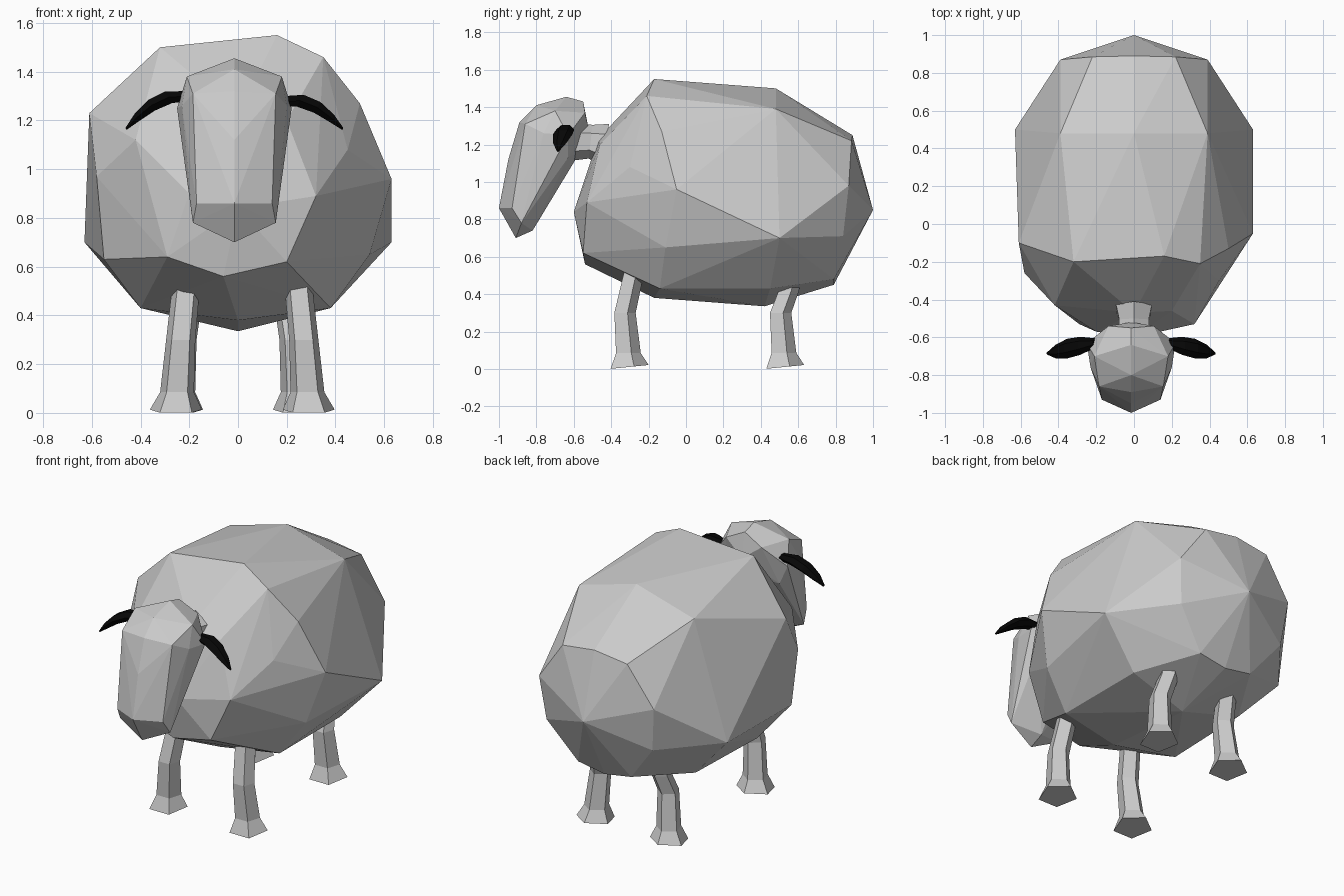
import bpy, bmesh, math


def material(name, rgb):
    m = bpy.data.materials.new(name)
    m.diffuse_color = (*rgb, 1)
    return m


WOOL = material("wool grey", (0.6, 0.6, 0.6))
BLACK = material("ear black", (0.002, 0.002, 0.002))


def finish(bm, name, mat):
    bmesh.ops.recalc_face_normals(bm, faces=bm.faces)
    me = bpy.data.meshes.new(name)
    bm.to_mesh(me)
    bm.free()
    me.materials.append(mat)
    ob = bpy.data.objects.new(name, me)
    bpy.context.collection.objects.link(ob)
    return ob


def hull(name, points, mat):
    """Faceted solid wrapped around a few key points."""
    bm = bmesh.new()
    for p in points:
        bm.verts.new(p)
    bmesh.ops.convex_hull(bm, input=bm.verts)
    loose = [v for v in bm.verts if not v.link_faces]
    bmesh.ops.delete(bm, geom=loose, context='VERTS')
    return finish(bm, name, mat)


def loft(name, rings, mat):
    """Skin a list of equal-length point rings and cap both ends."""
    bm = bmesh.new()
    vs = [[bm.verts.new(p) for p in r] for r in rings]
    n = len(vs[0])
    for a, b in zip(vs, vs[1:]):
        for i in range(n):
            j = (i + 1) % n
            bm.faces.new((a[i], a[j], b[j], b[i]))
    bm.faces.new(vs[0])
    bm.faces.new(vs[-1])
    return finish(bm, name, mat)


def both(points, cx=0.0):
    """Points given for the right half, mirrored about x = cx."""
    return [(cx + s * x, y, z) for x, y, z in points for s in (1, -1)]


# Body: regular rear half, irregular chest
rear = both([
    (0.22, 0.885, 1.22), (0.39, 0.87, 0.98), (0.36, 0.84, 0.71), (0.18, 0.79, 0.48),
    (0.39, 0.48, 1.39), (0.63, 0.50, 0.70), (0.38, 0.45, 0.43),
]) + [(0, 1.0, 0.85), (0, 0.89, 1.25), (0, 0.48, 1.50), (0, 0.42, 0.335), (0, 0.79, 0.45)]
chest = [
    (0.16, -0.17, 1.55), (0, -0.19, 1.52), (0.35, -0.21, 1.46), (0.50, -0.13, 1.27),
    (0.63, -0.05, 0.96), (0.54, -0.11, 0.65), (0.45, -0.30, 1.08), (0.38, -0.14, 0.43),
    (-0.32, -0.20, 1.50), (-0.61, -0.10, 1.23), (-0.58, -0.26, 0.97),
    (-0.55, -0.24, 0.63), (-0.40, -0.12, 0.43), (0, -0.17, 0.38),
    (-0.29, -0.53, 0.64), (-0.06, -0.54, 0.56), (0.20, -0.55, 0.62), (0.32, -0.53, 0.89),
    (-0.20, -0.57, 0.90), (-0.42, -0.43, 1.12), (0, -0.47, 1.23), (0.20, -0.46, 1.20),
    (0, -0.60, 0.84),
]
hull("body", rear + chest, WOOL)

# Head: long tapered face with a ridge down the middle
HX = -0.015
ridge = [(HX, y, z) for y, z in (
    (-0.64, 1.455), (-0.80, 1.41), (-0.89, 1.32), (-0.95, 1.12), (-1.0, 0.86),
    (-0.91, 0.70), (-0.82, 0.74), (-0.64, 1.08), (-0.55, 1.43), (-0.52, 1.28), (-0.56, 1.17))]
cheeks = both([
    (0.12, -0.54, 1.37), (0.195, -0.70, 1.38), (0.235, -0.63, 1.25), (0.215, -0.76, 1.26),
    (0.17, -0.86, 1.31), (0.155, -0.93, 0.86), (0.17, -0.88, 0.78), (0.18, -0.63, 1.13)], HX)
hull("head", ridge + cheeks, WOOL)

# Neck: short tube sloping into the chest
loft("neck", [[(r * math.cos(a), y + slope * math.sin(a), z + r * math.sin(a))
               for a in (math.pi / 6 + k * math.pi / 3 for k in range(6))]
              for y, z, r, slope in ((-0.60, 1.215, 0.10, 0), (-0.51, 1.215, 0.09, 0.01),
                                     (-0.44, 1.20, 0.11, 0.03))], WOOL)

# Ears: thin drooping leaves (x, y, z, half width, half thickness)
ear_path = [(0.19, -0.63, 1.30, 0.025, 0.02), (0.27, -0.645, 1.295, 0.048, 0.024),
            (0.34, -0.66, 1.262, 0.052, 0.022), (0.40, -0.675, 1.212, 0.036, 0.015),
            (0.445, -0.685, 1.165, 0.006, 0.004)]
for side, label in ((1, "right_ear"), (-1, "left_ear")):
    rings = []
    for x, y, z, w, t in ear_path:
        if side > 0:
            z -= 0.08 * (0.445 - x)
        rings.append([(HX + side * (x + t * 0.6 * v), y + w * u, z + t * v)
                      for u, v in ((-1, 0), (-0.4, 1), (0.5, 1), (1, 0), (0.5, -1), (-0.4, -1))])
    loft(label, rings, BLACK)


# Legs: bent five-sided shanks with flared hooves (z, x shift, y shift, radius)
def leg(name, x, y, side, top):
    steps = [(0.01, 0.03, 0.0, 0.112), (0.085, 0.025, -0.003, 0.073),
             (0.30, 0.01, -0.02, 0.063), (top, -0.01, 0.025, 0.06), (top + 0.08, -0.01, 0.04, 0.055)]
    angles = [math.pi / 2 + k * math.tau / 5 for k in range(5)]
    rings = [[(x + side * dx + r * math.cos(a), y + dy + r * math.sin(a),
               z + (0.1 * r * math.sin(a) if z < 0.05 else 0))
              for a in angles] for z, dx, dy, r in steps]
    loft(name, rings, WOOL)


leg("front_right_leg", 0.26, -0.312, 1, 0.50)
leg("front_left_leg", -0.225, -0.312, -1, 0.50)
leg("back_right_leg", 0.22, 0.52, 1, 0.42)
leg("back_left_leg", -0.22, 0.52, -1, 0.42)
